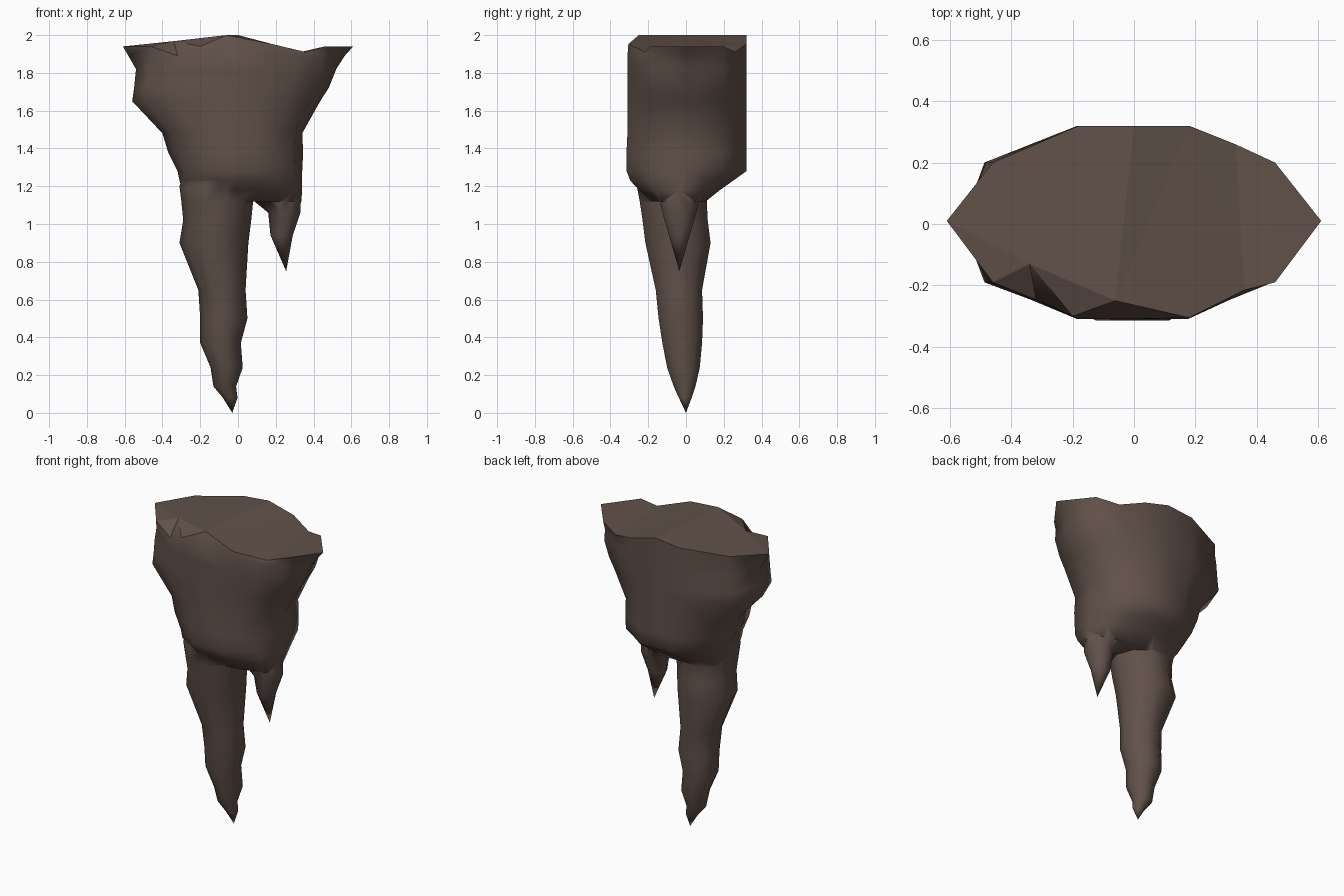
import bpy, bmesh, math

if "Cube" in bpy.data.objects:
    bpy.data.objects.remove(bpy.data.objects["Cube"])

# Ten-sided outline in unit form, counter-clockwise from the right tip
DECAGON = [(1, 0), (.79, .61), (.3, 1), (-.3, 1), (-.79, .61),
           (-1, 0), (-.79, -.61), (-.3, -1), (.3, -1), (.79, -.61)]


def rim_outline(c, m):
    """Decagon with extra points where the rim has peaks and notches; c sets how blunt the ends are."""
    return [(1, 0), (c, .62), ((c + m) / 2, .8), (m, 1), (0, 1), (-m, 1), (-c, .62),
            (-1, 0), (-c, -.62), (-(c + m) / 2, -.8), (-m, -1), (-.08, -1), (m, -1),
            ((c + m) / 2, -.8), (c, -.62)]


def ring(outline, z, x0, x1, y0, y1, cx=None):
    """Outline stretched to the given extents; cx sets the dividing line of left and right."""
    if cx is None:
        cx = (x0 + x1) / 2
    cy, ry = (y0 + y1) / 2, (y1 - y0) / 2
    return [(cx + u * ((x1 - cx) if u > 0 else (cx - x0)), cy + v * ry, z) for u, v in outline]


def loft(name, rings, caps, tip=None):
    """Skin rings from top to bottom; close the top with caps, the end with a tip or a face."""
    bm = bmesh.new()
    loops = [[bm.verts.new(p) for p in r] for r in rings]
    n = len(loops[0])
    for a, b in zip(loops, loops[1:]):
        for i in range(n):
            j = (i + 1) % n
            bm.faces.new((a[i], b[i], b[j], a[j]))
    for cap in caps:
        bm.faces.new([loops[0][i] for i in cap])
    end = loops[-1]
    if tip:
        t = bm.verts.new(tip)
        for i in range(n):
            bm.faces.new((end[i], t, end[(i + 1) % n]))
    else:
        bm.faces.new(end[::-1])
    bmesh.ops.triangulate(bm, faces=[f for f in bm.faces if len(f.verts) > 3])
    bmesh.ops.recalc_face_normals(bm, faces=bm.faces)
    me = bpy.data.meshes.new(name)
    bm.to_mesh(me)
    bm.free()
    ob = bpy.data.objects.new(name, me)
    bpy.context.collection.objects.link(ob)
    return ob


# Broken top rim, ridge near the middle and valley on the right
rim = [(.61, .01, 1.94), (.46, .2, 1.94), (.33, .26, 1.91), (.18, .32, 1.953),
       (0, .32, 2), (-.18, .32, 1.982), (-.46, .2, 1.955), (-.61, .01, 1.94),
       (-.46, -.19, 1.94), (-.34, -.13, 1.968), (-.2, -.3, 1.94), (-.06, -.25, 2),
       (.18, -.305, 1.953), (.36, -.215, 1.91), (.46, -.19, 1.94)]

# Wide upper mass, narrowing to a ledge above the spikes
body_rings = [(1.82, -.54, .52, -.31, .32), (1.72, -.55, .48, -.31, .32),
              (1.65, -.56, .435, -.31, .32),
              (1.48, -.40, .34, -.31, .32), (1.38, -.37, .345, -.315, .32),
              (1.28, -.32, .34, -.315, .32), (1.23, -.31, .34, -.295, .25),
              (1.18, -.295, .34, -.25, .18), (1.12, -.26, .335, -.18, .105)]
body = loft("stalactite",
            [rim, ring(rim_outline(.79, .31), 1.89, -.58, .565, -.31, .32, cx=0)]
            + [ring(rim_outline(.87, .33), *r, cx=0) for r in body_rings],
            [(4, 5, 6, 7, 8, 9, 10, 11), (2, 3, 4, 11, 12, 13), (0, 1, 2, 13, 14)])

# Long main spire
spire_rings = [(1.26, -.29, .08, -.24, .12), (1.20, -.31, .09, -.26, .13),
               (1.12, -.30, .08, -.245, .11),
               (1.02, -.29, .07, -.23, .115), (.90, -.31, .055, -.215, .13),
               (.65, -.21, .04, -.16, .085), (.50, -.20, .05, -.145, .09),
               (.37, -.20, .015, -.125, .085), (.24, -.145, .025, -.10, .073),
               (.14, -.13, -.01, -.065, .05), (.08, -.08, -.003, -.038, .03)]
spire = loft("main_spire", [ring(DECAGON, *r) for r in spire_rings],
             [range(10)], (-.03, 0, 0))

# Small side spike
spike_rings = [(1.20, .10, .30, -.11, .05), (1.125, .08, .333, -.14, .07),
               (1.06, .16, .33, -.125, .055), (.94, .172, .29, -.09, .02)]
spike = loft("side_spike", [ring(DECAGON, *r) for r in spike_rings],
             [range(10)], (.255, -.035, .75))

# Fuse the parts into one rock
bpy.context.view_layer.objects.active = body
body.select_set(True)
for part in (spire, spike):
    mod = body.modifiers.new("fuse", 'BOOLEAN')
    mod.operation = 'UNION'
    mod.solver = 'EXACT'
    mod.object = part
    bpy.ops.object.modifier_apply(modifier=mod.name)
    bpy.data.objects.remove(part)

# Brown stone
mat = bpy.data.materials.new("brown_stone")
mat.diffuse_color = (.12, .083, .067, 1)
mat.use_nodes = True
mat.node_tree.nodes["Principled BSDF"].inputs["Base Color"].default_value = mat.diffuse_color
body.data.materials.clear()
body.data.materials.append(mat)

# Smooth sides, flat broken top
bpy.ops.object.shade_smooth_by_angle(angle=math.radians(60))
for face in body.data.polygons:
    if face.center.z > 1.9 and face.normal.z > .8:
        face.use_smooth = False
